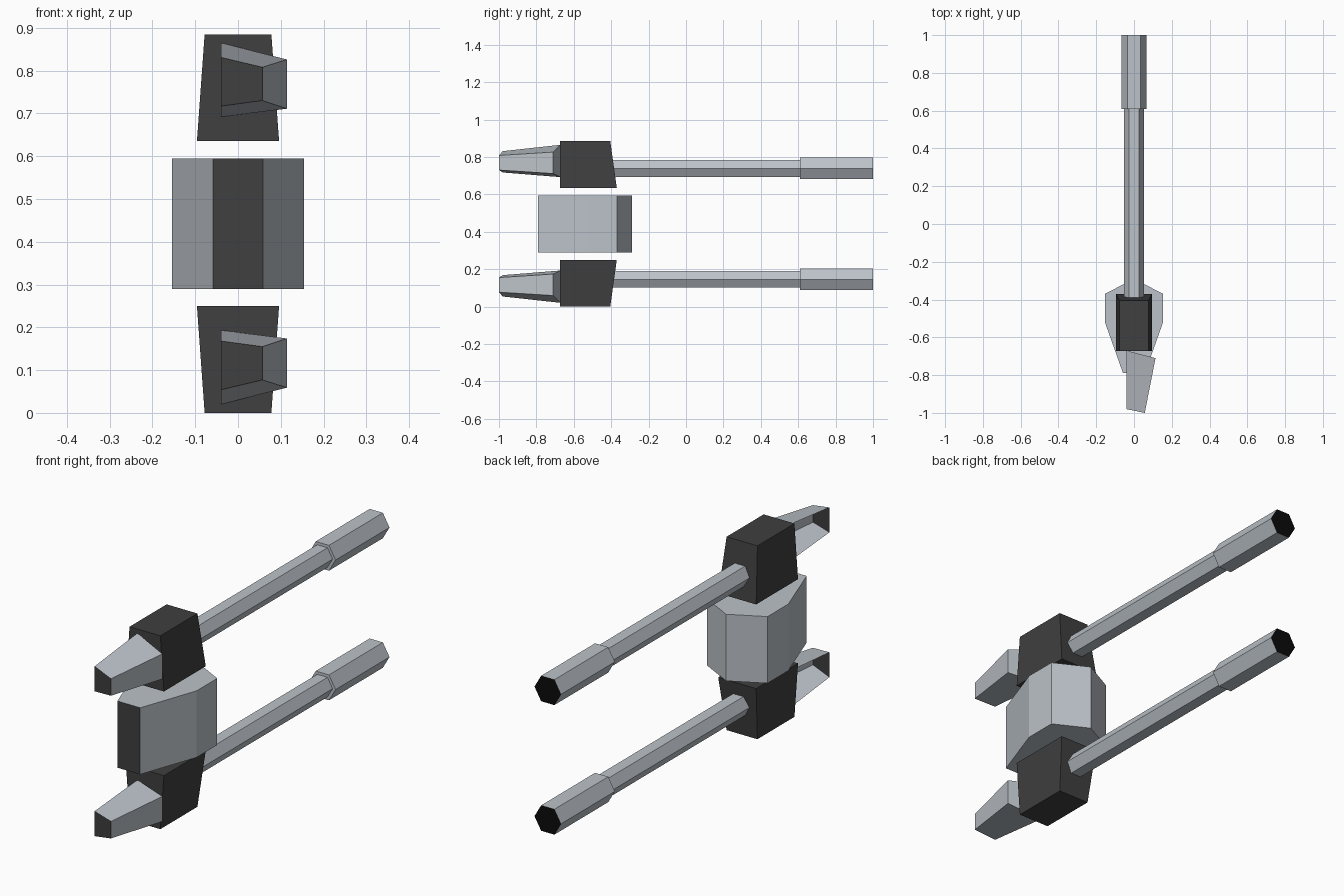
import bpy, bmesh
from math import cos, sin, tau

if "Cube" in bpy.data.objects:
    bpy.data.objects.remove(bpy.data.objects["Cube"])

MID = 0.4425  # height of the horizontal symmetry plane


def material(name, rgb):
    m = bpy.data.materials.new(name)
    m.diffuse_color = (*rgb, 1)
    m.use_nodes = True
    m.node_tree.nodes["Principled BSDF"].inputs["Base Color"].default_value = m.diffuse_color
    return m


steel = material("steel", (0.50, 0.54, 0.58))
dark = material("dark", (0.05, 0.05, 0.05))
black = material("black", (0.003, 0.003, 0.003))


def loft(name, rings, mat, start=None, end=None, skip=(), side_mats=None, mirror=True):
    """Skin equal-sized rings; start/end are cap materials, skip lists open sides."""
    bm = bmesh.new()
    mats = [steel, dark, black]
    vs = [[bm.verts.new((x, y, z - MID)) for x, y, z in r] for r in rings]
    n = len(vs[0])
    for a, b in zip(vs, vs[1:]):
        for i in range(n):
            if i in skip:
                continue
            j = (i + 1) % n
            f = bm.faces.new((a[i], a[j], b[j], b[i]))
            f.material_index = mats.index((side_mats or {}).get(i, mat))
    for ring, cap in ((vs[0][::-1], start), (vs[-1], end)):
        if cap:
            bm.faces.new(ring).material_index = mats.index(cap)
    bmesh.ops.recalc_face_normals(bm, faces=bm.faces[:])
    me = bpy.data.meshes.new(name)
    bm.to_mesh(me)
    bm.free()
    for m in mats:
        me.materials.append(m)
    ob = bpy.data.objects.new(name, me)
    ob.location.z = MID
    bpy.context.collection.objects.link(ob)
    if mirror:
        mod = ob.modifiers.new("lower copy", "MIRROR")
        mod.use_axis = (False, False, True)
        mod.use_mirror_merge = False
    return ob


# Central body: seven-sided prism with a dark front strip
profile = [(-0.058, -0.79), (0.058, -0.79), (0.154, -0.52), (0.154, -0.37),
           (0, -0.29), (-0.154, -0.37), (-0.154, -0.52)]
loft("body", [[(x, y, z) for x, y in profile] for z in (0.29, 0.595)],
     steel, steel, steel, side_mats={0: dark}, mirror=False)


# Tapered housings above and below the body
def rect(w, y0, y1, z):
    return [(-w, y0, z), (w, y0, z), (w, y1, z), (-w, y1, z)]


loft("housing", [rect(0.096, -0.673, -0.37, 0.635), rect(0.078, -0.673, -0.405, 0.885)],
     dark, dark, dark)


# Hexagonal rods with thicker rear sleeves and black end caps
def hexagon(r, y):
    return [(r * cos(i * tau / 6), y, 0.739 + r * sin(i * tau / 6)) for i in range(6)]


loft("rod", [hexagon(0.052, -0.39), hexagon(0.052, 0.61),
             hexagon(0.067, 0.61), hexagon(0.067, 1.0)], steel, None, black)

# Tapered front hoods, open on the left side, with a dark front face
hood_back = [(-0.04, -0.67, 0.692), (0.114, -0.71, 0.711),
             (0.114, -0.71, 0.826), (-0.04, -0.67, 0.865)]
hood_front = [(-0.04, -0.98, 0.717), (0.057, -1.0, 0.73),
              (0.057, -1.0, 0.808), (-0.04, -0.98, 0.831)]
loft("front_hood", [hood_back, hood_front], steel, steel, dark, skip=(3,))
